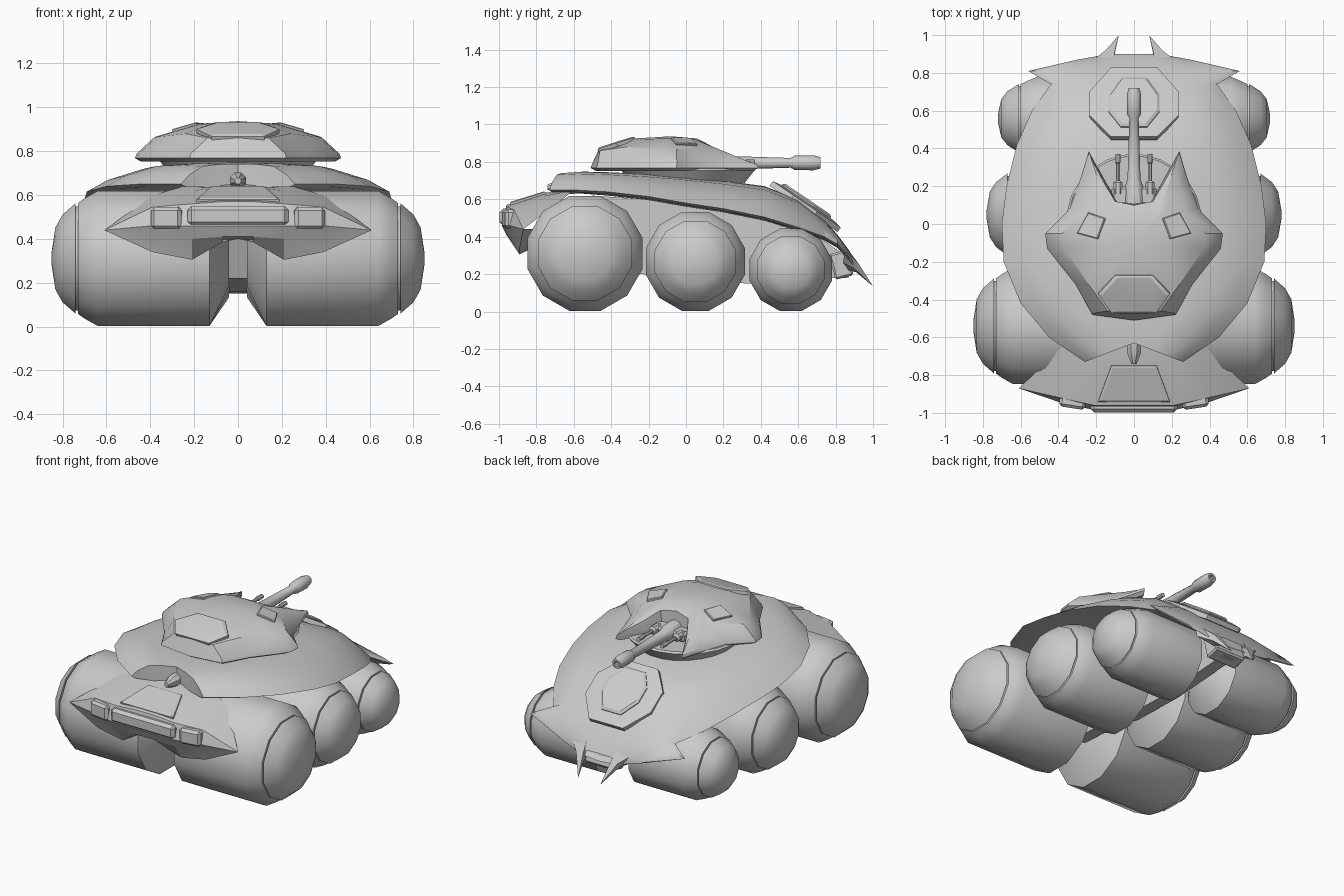
import bpy, bmesh, math
from mathutils import Vector, Matrix


def finish(name, bm, angle=35):
    bmesh.ops.remove_doubles(bm, verts=bm.verts, dist=0.0008)
    bmesh.ops.recalc_face_normals(bm, faces=bm.faces)
    me = bpy.data.meshes.new(name)
    bm.to_mesh(me)
    bm.free()
    ob = bpy.data.objects.new(name, me)
    bpy.context.collection.objects.link(ob)
    bpy.ops.object.select_all(action='DESELECT')
    ob.select_set(True)
    bpy.context.view_layer.objects.active = ob
    bpy.ops.object.shade_smooth_by_angle(angle=math.radians(angle))
    return ob


def loft(name, rows, closed=False, caps=False, mirror=False, angle=35):
    """Skin rows of points; optionally close each row, cap the ends, mirror in x."""
    bm = bmesh.new()
    for s in ((1, -1) if mirror else (1,)):
        vs = [[bm.verts.new((p[0] * s, p[1], p[2])) for p in r] for r in rows]
        n = len(rows[0])
        for a, b in zip(vs, vs[1:]):
            for i in range(n if closed else n - 1):
                j = (i + 1) % n
                bm.faces.new((a[i], a[j], b[j], b[i]))
        if caps:
            bm.faces.new(vs[0])
            bm.faces.new(vs[-1])
    bmesh.ops.remove_doubles(bm, verts=bm.verts, dist=0.0008)
    bmesh.ops.dissolve_degenerate(bm, dist=0.0008, edges=bm.edges)
    return finish(name, bm, angle)


def lathe(name, profile, centre, axis, n=12, angle=35):
    """Revolve (distance, radius) pairs about the x, y or z axis."""
    rows = []
    for d, r in profile:
        row = []
        for i in range(n):
            a = 2 * math.pi * (i + 0.5) / n
            u, v = r * math.cos(a), r * math.sin(a)
            p = {'x': (d, u, v), 'y': (u, d, v), 'z': (u, v, d)}[axis]
            row.append(Vector(p) + Vector(centre))
        rows.append(row)
    return loft(name, rows, closed=True, caps=True, angle=angle)


def box(name, centre, size, rot=(0, 0, 0), bevel=0.01):
    bm = bmesh.new()
    bmesh.ops.create_cube(bm, size=1, matrix=Matrix.Diagonal((*size, 1)))
    bmesh.ops.bevel(bm, geom=bm.edges[:], offset=bevel, segments=1, affect='EDGES')
    ob = finish(name, bm)
    ob.location, ob.rotation_euler = centre, rot
    return ob


def plate(name, bottom, lift, inset=0.92):
    """Raised panel: outline, lifted and shrunk towards its centre."""
    pts = [Vector(p) for p in bottom]
    c = sum(pts, Vector()) / len(pts)
    up = Vector(lift)
    return loft(name, [[p - up for p in pts], [p + up * 0.5 for p in pts],
                       [c + (p - c) * inset + up for p in pts]],
                closed=True, caps=True, angle=20)


# Six roller wheels: y, radius, outward shift
for label, y, R, dx in (("front", -0.54, 0.308, 0), ("middle", 0.05, 0.265, -0.07),
                        ("rear", 0.56, 0.22, -0.13)):
    prof = [(0.04, R * 0.4), (0.13, R), (0.64 + dx, R), (0.70 + dx, R * 0.89),
            (0.73 + dx, R * 0.82), (0.73 + dx, R * 0.77), (0.74 + dx, R * 0.77),
            (0.74 + dx, R * 0.82), (0.80 + dx, R * 0.65), (0.833 + dx, R * 0.46),
            (0.85 + dx, R * 0.1)]
    prof = [(x, r / math.cos(math.pi / 12)) for x, r in prof]
    for s, side in ((1, "right"), (-1, "left")):
        lathe(f"{label}_wheel_{side}", [(x * s, r) for x, r in prof], (0, y, R + 0.003), 'x')

# Central keel between the wheels
keel = [(-0.62, 0.5), (-0.5, 0.22), (-0.23, 0.2), (0.0, 0.16), (0.35, 0.15),
        (0.80, 0.18), (0.87, 0.18), (0.85, 0.3), (0.5, 0.55), (-0.5, 0.62)]
loft("keel", [[(x, y, z) for y, z in keel] for x in (-0.04, 0.04)], closed=True, caps=True)

# Hull shell: y, centre setback, half width, top z, edge z
stations = [(-0.73, 0.10, 0.26, 0.742, 0.65), (-0.60, 0.05, 0.45, 0.748, 0.65),
            (-0.42, 0, 0.60, 0.745, 0.64), (-0.20, 0, 0.69, 0.735, 0.615),
            (0.0, 0, 0.70, 0.72, 0.58), (0.2, 0, 0.675, 0.70, 0.55),
            (0.42, 0, 0.62, 0.67, 0.505), (0.6, 0, 0.54, 0.60, 0.45),
            (0.74, 0, 0.44, 0.49, 0.40), (0.81, 0, 0.56, 0.41, 0.36),
            (0.87, 0, 0.30, 0.33, 0.29), (0.90, 0, 0.13, 0.28, 0.25)]
section = [(0, 1), (0.35, 0.98), (0.62, 0.88), (0.86, 0.45), (1, 0)]
rows = []
for y, dy, w, top, edge in stations:
    row = [(w * t, y + dy * (1 - t), edge + (top - edge) * h) for t, h in section]
    row += [(w * 0.93, y + dy * 0.1, edge - 0.012), (w * 0.5, y + dy * 0.5, edge - 0.015),
            (0, y + dy, edge - 0.02)]
    rows.append(row)
loft("hull_shell", rows, mirror=True)
loft("hull_nose_closure", [rows[0][:5], rows[0][:4:-1] + [rows[0][5]] * 2], mirror=True)

# Rear plate, hatch and tail spikes
box("rear_plate", (0, 0.83, 0.25), (0.22, 0.10, 0.14), (0.25, 0, 0))
hatch = [(0.07, 0.51), (0.135, 0.59), (0.135, 0.68), (0.07, 0.77)]
hatch += [(-x, y) for x, y in hatch[::-1]]
for name, k, h in (("rear_hatch_surround", 1.75, 0.0), ("rear_hatch", 1.0, 0.02)):
    plate(name, [(x * k, 0.64 + (y - 0.64) * k * (0.8 if k > 1 else 1),
                  0.565 - (y - 0.64) * (0.8 if k > 1 else 1) * k * 0.68 + h) for x, y in hatch],
          (0, 0.012, 0.016), 0.9 if k == 1 else 0.75)
loft("tail_spikes", [[(0.24, 0.85, 0.33), (0.11, 0.86, 0.34), (0.11, 0.87, 0.22), (0.22, 0.84, 0.26)],
                     [(0.15, 0.92, 0.26), (0.10, 0.92, 0.26), (0.10, 0.91, 0.21), (0.15, 0.90, 0.23)],
                     [(0.08, 1.0, 0.135)] * 4], closed=True, mirror=True)

# Front bonnet: side profiles at increasing x, mirrored
bonnet = [(0, [(-0.6, 0.655), (-0.75, 0.635), (-0.96, 0.57), (-0.985, 0.46), (-0.96, 0.41), (-0.88, 0.40), (-0.6, 0.45)]),
          (0.07, [(-0.6, 0.65), (-0.75, 0.635), (-0.96, 0.57), (-0.985, 0.46), (-0.96, 0.41), (-0.88, 0.385), (-0.6, 0.45)]),
          (0.21, [(-0.6, 0.65), (-0.75, 0.62), (-0.96, 0.56), (-0.985, 0.46), (-0.95, 0.40), (-0.89, 0.305), (-0.6, 0.45)]),
          (0.39, [(-0.66, 0.60), (-0.75, 0.58), (-0.92, 0.545), (-0.945, 0.46), (-0.92, 0.42), (-0.89, 0.34), (-0.66, 0.45)]),
          (0.61, [(-0.87, 0.44)] * 7)]
loft("front_bonnet", [[(x, y, z) for y, z in p] for x, p in bonnet], mirror=True, angle=25)
plate("bonnet_panel", [(-0.19, -0.94, 0.575), (0.19, -0.94, 0.575),
                       (0.12, -0.75, 0.634), (-0.12, -0.75, 0.634)], (0, -0.003, 0.01))
box("front_bar", (0, -0.972, 0.505), (0.46, 0.05, 0.09), bevel=0.018)
for s in (1, -1):
    box("headlamp", (0.325 * s, -0.945, 0.495), (0.14, 0.06, 0.10), (0, 0, 0.15 * s), 0.015)
lathe("nose_boss", [(-0.74, 0.015), (-0.68, 0.04), (-0.60, 0.04)], (0, 0, 0.665), 'y', 8)

# Turret ring and turret body
lathe("turret_ring", [(0.68, 0.30), (0.755, 0.36), (0.765, 0.35)], (0, 0.01, 0), 'z', 24)
outline = [(0, -0.51), (0.22, -0.48), (0.31, -0.32), (0.46, -0.13), (0.47, -0.05), (0.34, 0.08),
           (0.28, 0.25), (0.24, 0.385), (0.15, 0.22), (0.09, 0.12), (0, 0.115)]
shoulder = [(0, -0.47, 0.86), (0.14, -0.46, 0.86), (0.24, -0.32, 0.88), (0.37, -0.13, 0.865),
            (0.38, -0.05, 0.865), (0.27, 0.06, 0.875), (0.235, 0.2, 0.84), (0.225, 0.34, 0.80),
            (0.16, 0.22, 0.84), (0.10, 0.12, 0.89), (0, 0.10, 0.905)]
crown = [(0, -0.30, 0.92), (0.10, -0.28, 0.925), (0.14, -0.25, 0.92), (0.17, -0.13, 0.925),
         (0.18, -0.05, 0.925), (0.16, 0.02, 0.92), (0.14, 0.04, 0.92), (0.13, 0.05, 0.92),
         (0.11, 0.05, 0.92), (0.07, 0.06, 0.925), (0, 0.06, 0.925)]
under = [(x * 0.94, -0.05 + (y + 0.05) * 0.94, 0.752) for x, y in outline]
loft("turret_body", [[(0, -0.05, 0.752)] * 11, under, [(x, y, 0.768) for x, y in outline],
                     [(x * 0.985, y * 0.985, 0.788) for x, y in outline],
                     shoulder, crown, [(0, -0.08, 0.937)] * 11], mirror=True, angle=30)

# Turret hatch and side panels
plate("turret_hatch", [(-0.12, -0.47, 0.862), (0.12, -0.47, 0.862), (0.19, -0.37, 0.895),
                       (0.10, -0.27, 0.925), (-0.10, -0.27, 0.925), (-0.19, -0.37, 0.895)],
      (0, -0.005, 0.012), 0.88)
for s in (1, -1):
    plate("turret_side_panel", [(0.19 * s, -0.08, 0.924), (0.15 * s, 0.03, 0.922),
                                (0.24 * s, 0.06, 0.89), (0.30 * s, -0.05, 0.892)],
          (0.004 * s, 0.001, 0.008))

# Main gun, mount and twin light guns
lathe("main_gun", [(0.10, 0.055), (0.20, 0.05), (0.24, 0.036), (0.56, 0.026), (0.58, 0.038),
                   (0.68, 0.04), (0.72, 0.03), (0.72, 0.018), (0.66, 0.018)], (0, 0, 0.795), 'y', 10)
box("gun_mount", (0, 0.15, 0.79), (0.24, 0.10, 0.06), bevel=0.015)
for s in (1, -1):
    lathe("light_gun", [(0.16, 0.028), (0.22, 0.026), (0.23, 0.011), (0.32, 0.011),
                        (0.325, 0.016), (0.37, 0.014)], (0.085 * s, 0, 0.80), 'y', 8)
